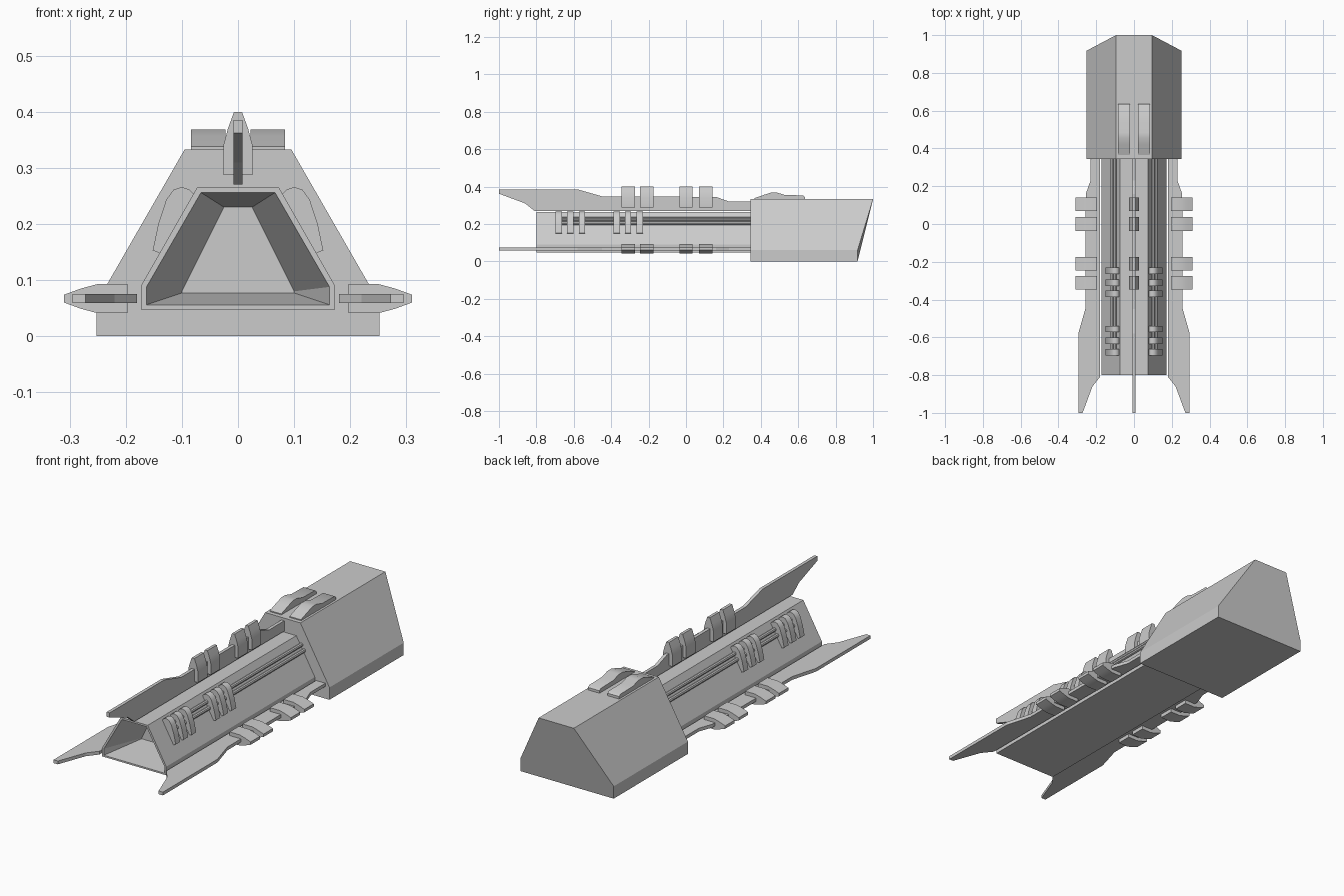
import bpy, bmesh, math

if "Cube" in bpy.data.objects:
    bpy.data.objects.remove(bpy.data.objects["Cube"])


def loft(name, rings, mirror=False, smooth=False):
    """Skin a list of equal-length point rings and cap both ends."""
    bm = bmesh.new()
    vs = [[bm.verts.new(p) for p in r] for r in rings]
    n = len(rings[0])
    for a, b in zip(vs, vs[1:]):
        for i in range(n):
            j = (i + 1) % n
            bm.faces.new((a[i], a[j], b[j], b[i]))
    bm.faces.new(vs[0])
    bm.faces.new(vs[-1])
    bmesh.ops.recalc_face_normals(bm, faces=bm.faces[:])
    me = bpy.data.meshes.new(name)
    bm.to_mesh(me)
    bm.free()
    ob = bpy.data.objects.new(name, me)
    bpy.context.collection.objects.link(ob)
    if mirror:
        ob.modifiers.new("mirror", 'MIRROR').use_clip = False
    if smooth:
        bpy.ops.object.select_all(action='DESELECT')
        ob.select_set(True)
        bpy.context.view_layer.objects.active = ob
        bpy.ops.object.shade_smooth_by_angle(angle=math.radians(40))
    return ob


def hexa(wb, z0, z1, wt, z2):
    """Symmetric six-sided section: upright base with sloping sides."""
    return [(-wb, z0), (wb, z0), (wb, z1), (wt, z2), (-wt, z2), (-wb, z1)]


def at_y(sec, y):
    return [(x, y, z) for x, z in sec]


# rear housing with its raked back end
sec = hexa(0.252, 0, 0.06, 0.095, 0.333)
raked = [(x, 1.0 if z > 0.2 else 0.917, z) for x, z in sec]
loft("rear_housing", [at_y(sec, 0.345), raked])

# barrel with a tapering muzzle recess
outer = hexa(0.173, 0.048, 0.09, 0.073, 0.265)
rim = hexa(0.163, 0.056, 0.088, 0.066, 0.256)
deep = hexa(0.10, 0.077, 0.08, 0.025, 0.23)
loft("barrel", [at_y(outer, 0.35), at_y(outer, -0.8), at_y(rim, -0.8), at_y(deep, -0.6)])


# placement of fin parts: y along, d outward, t across
def top_place(y, d, t):
    return (t, y, 0.27 + d)


def side_place(y, d, t):
    return (0.18 + d, y, 0.067 + t)


fin = [(-1, 0.115), (-0.58, 0.115), (-0.45, 0.078), (0.16, 0.075), (0.23, 0.05),
       (0.35, 0.05), (0.35, 0), (-0.81, 0), (-0.86, 0.04), (-1, 0.092)]
band = [(0.017, -0.026), (0.07, -0.026), (0.10, -0.018), (0.13, -0.007),
        (0.13, 0.007), (0.10, 0.018), (0.07, 0.026), (0.017, 0.026)]

for label, place, mir in (("top", top_place, False), ("side", side_place, True)):
    # long blade fin
    loft(label + "_fin", [[place(y, d, t) for y, d in fin] for t in (-0.008, 0.008)], mir)
    # clamping bands around the fin
    for k, y in enumerate((-0.31, -0.21, 0.0, 0.105)):
        loft(f"{label}_fin_band_{k}",
             [[place(y + s, d, t) for d, t in band] for s in (-0.036, 0.036)], mir, True)

# paired rods on the sloping barrel faces
for k, (cx, cz) in enumerate(((0.115, 0.204), (0.101, 0.229))):
    circle = [(cx + 0.009 * math.cos(a * math.pi / 4), cz + 0.009 * math.sin(a * math.pi / 4))
              for a in range(8)]
    loft(f"side_rod_{k}", [at_y(circle, -0.685), at_y(circle, 0.35)], True, True)

# clamps over the rods
clamp = [(0.137, 0.147), (0.152, 0.153), (0.142, 0.20), (0.128, 0.243), (0.115, 0.261),
         (0.10, 0.266), (0.086, 0.261), (0.076, 0.25)]
for k, y in enumerate((-0.68, -0.618, -0.556, -0.37, -0.31, -0.247)):
    loft(f"rod_clamp_{k}", [at_y(clamp, y - 0.017), at_y(clamp, y + 0.017)], True, True)

# twin humped pods on the housing roof
pod = [(0.365, 0.33), (0.365, 0.338), (0.42, 0.357), (0.455, 0.368), (0.485, 0.368),
       (0.53, 0.355), (0.625, 0.353), (0.635, 0.345), (0.635, 0.33)]
loft("roof_pod", [[(x, y, z) for y, z in pod] for x in (0.022, 0.084)], True, True)
